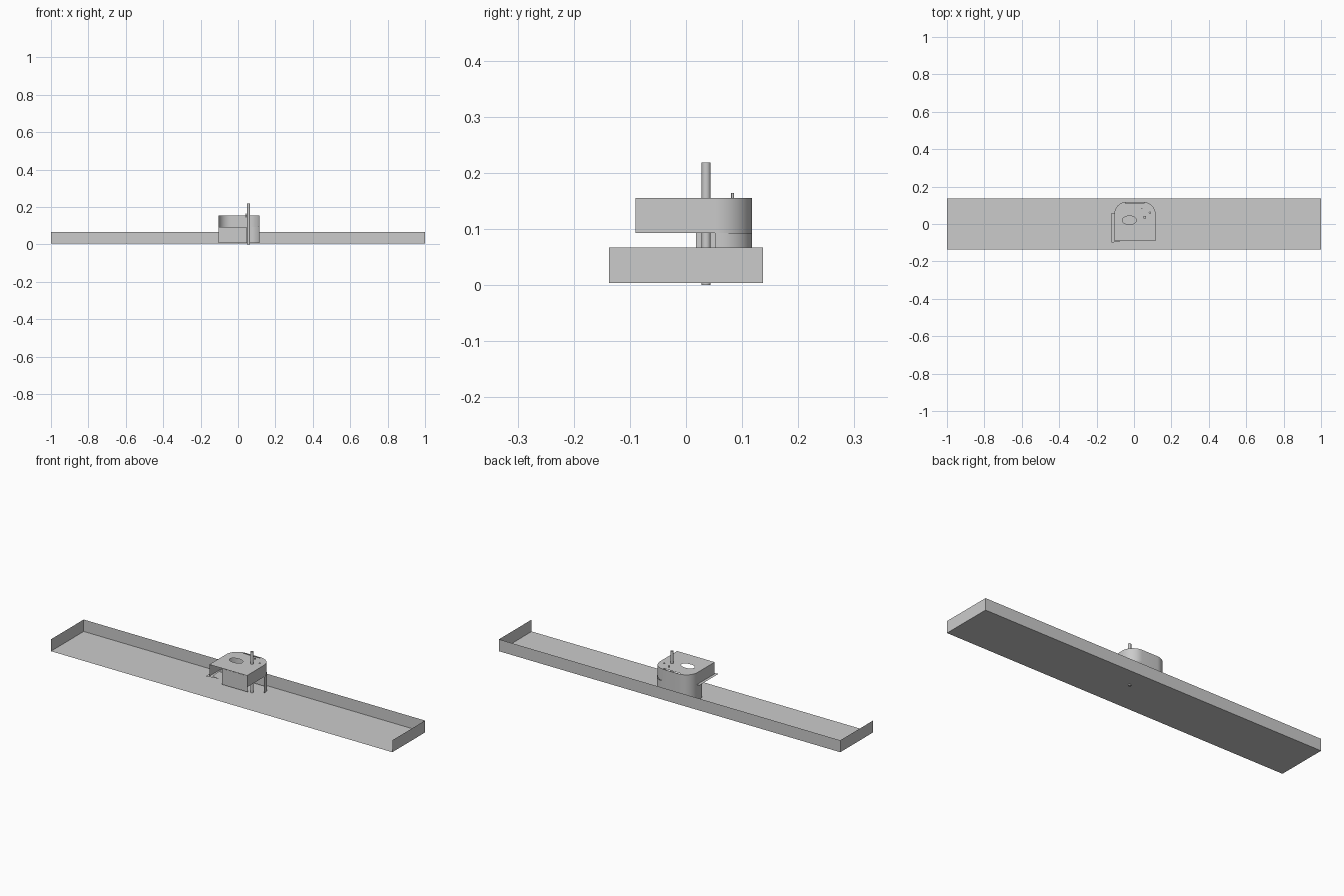
import bpy, bmesh
from math import sin, cos, pi

if "Cube" in bpy.data.objects:
    bpy.data.objects.remove(bpy.data.objects["Cube"])


def finish(name, bm, smooth=False):
    bmesh.ops.recalc_face_normals(bm, faces=bm.faces)
    me = bpy.data.meshes.new(name)
    bm.to_mesh(me)
    bm.free()
    ob = bpy.data.objects.new(name, me)
    bpy.context.collection.objects.link(ob)
    if smooth:
        bpy.ops.object.select_all(action='DESELECT')
        ob.select_set(True)
        bpy.context.view_layer.objects.active = ob
        bpy.ops.object.shade_smooth_by_angle()
    return ob


def arc(cx, cy, rx, ry, a0, a1, n):
    return [(cx + rx * cos(a0 + (a1 - a0) * i / n),
             cy + ry * sin(a0 + (a1 - a0) * i / n)) for i in range(n + 1)]


def sheet_wall(name, path, z0, z1):
    """Thin upright sheet following an open path."""
    bm = bmesh.new()
    lo = [bm.verts.new((x, y, z0)) for x, y in path]
    hi = [bm.verts.new((x, y, z1)) for x, y in path]
    for i in range(len(path) - 1):
        bm.faces.new((lo[i], lo[i + 1], hi[i + 1], hi[i]))
    return finish(name, bm, True)


def plate(name, loops, z):
    """Flat sheet; loops after the first are holes."""
    bm = bmesh.new()
    for loop in loops:
        vs = [bm.verts.new((x, y, z)) for x, y in loop]
        for i in range(len(vs)):
            bm.edges.new((vs[i - 1], vs[i]))
    bmesh.ops.triangle_fill(bm, edges=bm.edges[:], use_beauty=True, normal=(0, 0, 1))
    return finish(name, bm)


def rod(name, x, y, r, z0, z1):
    bm = bmesh.new()
    bmesh.ops.create_cone(bm, cap_ends=True, segments=32, radius1=r, radius2=r, depth=z1 - z0)
    bmesh.ops.translate(bm, verts=bm.verts, vec=(x, y, (z0 + z1) / 2))
    return finish(name, bm, True)


def oval(cx, cy, rx, ry, n=32):
    return arc(cx, cy, rx, ry, 0, 2 * pi, n)[:-1]


# Long tray, open at the front
W, D = 1.0, 0.137
plate("tray_floor", [[(-W, -D), (W, -D), (W, D), (-W, D)]], 0.004)
sheet_wall("tray_walls", [(-W, -D), (-W, D), (W, D), (W, -D)], 0.004, 0.067)

# Upper housing: front open, rear corners rounded
L, R, B, F = -0.105, 0.115, 0.118, -0.09
r = 0.065
rear = (arc(R - r, B - r, r, r, 0, pi / 2, 12) +
        arc(L + r, B - r, r, r, pi / 2, pi, 12))
outline = [(R, F)] + rear + [(L, F)]
sheet_wall("housing_wall", outline, 0.093, 0.155)
slot = arc(0.05, 0.112, 0.003, 0.003, -pi / 2, pi / 2, 6) + \
    arc(-0.042, 0.112, 0.003, 0.003, pi / 2, 3 * pi / 2, 6)
plate("housing_top", [outline, oval(-0.025, 0.02, 0.037, 0.023),
                      slot, oval(0.085, 0.06, 0.004, 0.004, 12)], 0.155)

# Lower skirt: rear wall with a front panel, gap at the rod
s = 0.055
skirt = [(R, 0.052)] + arc(R - s, B - s, s, s, 0, pi / 2, 12) + \
    arc(L + r, B - r, r, r, pi / 2, pi, 12) + [(L, 0.018), (0.046, 0.018)]
sheet_wall("lower_skirt", skirt, 0.008, 0.093)

# Narrow flange at the lower left edge of the housing
plate("side_flange", [[(-0.12, 0.06), (-0.12, -0.1), (-0.045, -0.087),
                       (-0.09, -0.08), (L, 0.06)]], 0.093)

# Upright rod and small pin
rod("main_rod", 0.057, 0.036, 0.008, 0.0, 0.219)
rod("small_pin", 0.042, 0.083, 0.0025, 0.145, 0.164)
